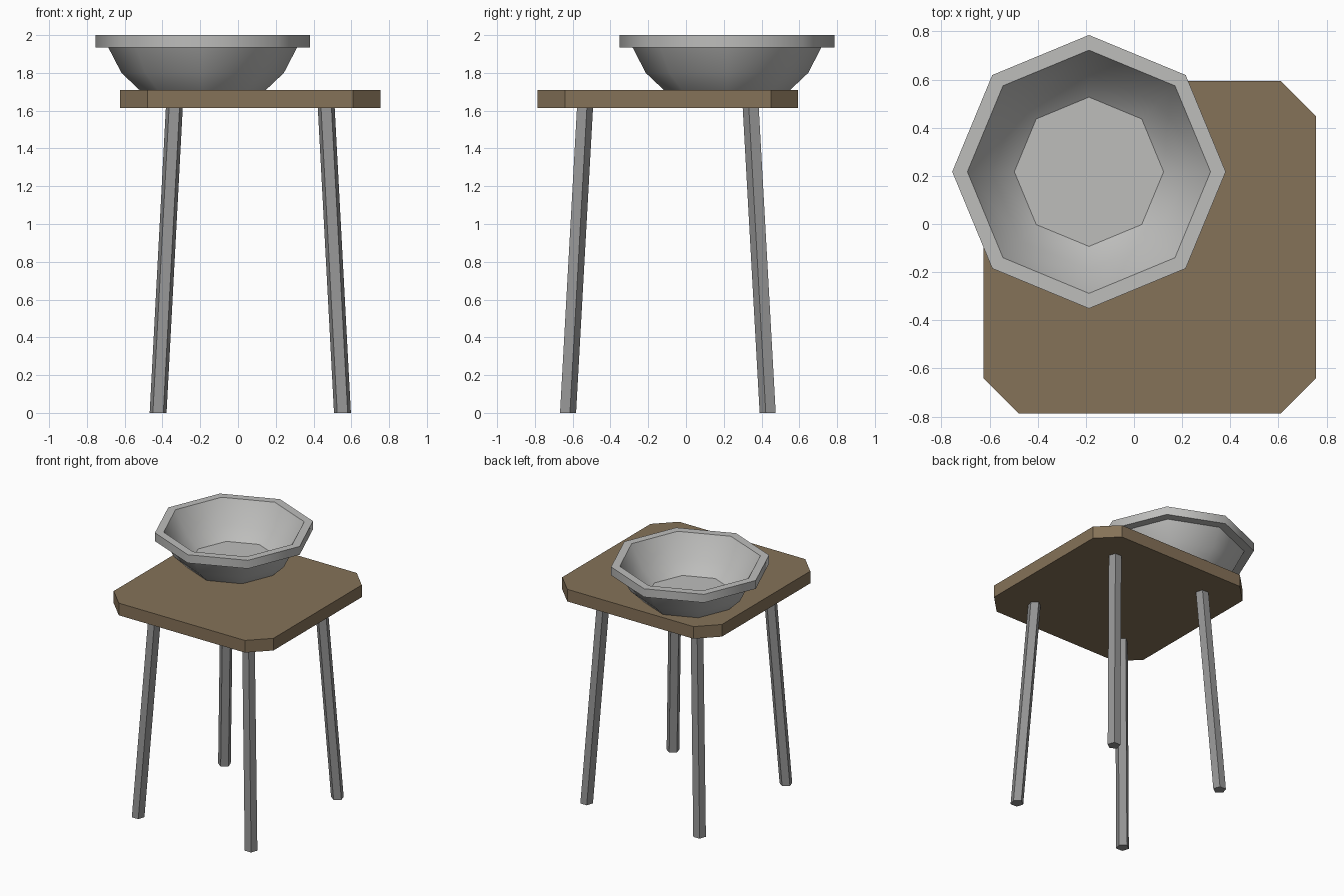
import bpy, bmesh
from math import sin, cos, pi

if "Cube" in bpy.data.objects:
    bpy.data.objects.remove(bpy.data.objects["Cube"])


def material(name, rgb):
    m = bpy.data.materials.new(name)
    m.diffuse_color = (*rgb, 1)
    m.use_nodes = True
    m.node_tree.nodes["Principled BSDF"].inputs["Base Color"].default_value = m.diffuse_color
    return m


wood = material("brown wood", (0.235, 0.168, 0.098))
leg_grey = material("dark grey metal", (0.30, 0.30, 0.30))
bowl_grey = material("light grey metal", (0.51, 0.51, 0.50))


def add_object(name, bm, mat):
    bmesh.ops.recalc_face_normals(bm, faces=bm.faces)
    mesh = bpy.data.meshes.new(name)
    bm.to_mesh(mesh)
    bm.free()
    mesh.materials.append(mat)
    obj = bpy.data.objects.new(name, mesh)
    bpy.context.collection.objects.link(obj)
    return obj


def loft(rings):
    """Closed solid skinned through rings of points, capped at both ends."""
    bm = bmesh.new()
    loops = [[bm.verts.new(p) for p in ring] for ring in rings]
    n = len(loops[0])
    for a, b in zip(loops, loops[1:]):
        for i in range(n):
            j = (i + 1) % n
            bm.faces.new((a[i], a[j], b[j], b[i]))
    caps = [bm.faces.new(loops[0]), bm.faces.new(loops[-1])]
    return bm, loops, caps


CX, CY = 0.065, -0.096          # centre of the table
TOP_LOW, TOP_HIGH = 1.615, 1.71

# Table top: square slab with cut corners
h, c = 0.69, 0.545
outline = [(h, -c), (h, c), (c, h), (-c, h), (-h, c), (-h, -c), (-c, -h), (c, -h)]
bm, _, _ = loft([[(CX + x, CY + y, z) for x, y in outline] for z in (TOP_LOW, TOP_HIGH)])
add_object("table_top", bm, wood)

# Four splayed five-sided legs, mirrored about the table centre
pentagon = [(0.047 * cos(pi / 2 + k * 2 * pi / 5), 0.047 * sin(pi / 2 + k * 2 * pi / 5))
            for k in range(5)]
for sx, xname in ((-1, "left"), (1, "right")):
    for sy, yname in ((-1, "front"), (1, "back")):
        rings = []
        for ox, oy, z in ((0.488, 0.533, 0), (0.402, 0.443, TOP_LOW + 0.005)):
            rings.append([(CX + sx * ox + px, CY + sy * (oy - py), z)
                          if sy > 0 else (CX + sx * ox + px, CY - oy + py, z)
                          for px, py in pentagon])
        bm, _, _ = loft(rings)
        add_object(f"{yname}_{xname}_leg", bm, leg_grey)

# Bowl: eight-sided hollow profile (radius, height, crisp edge)
profile = [(0.335, 1.71, True), (0.43, 1.80, False), (0.50, 1.935, True),
           (0.568, 1.935, True), (0.568, 2.0, True), (0.505, 2.0, True),
           (0.405, 1.825, False), (0.31, 1.745, True)]
rings = [[(-0.187 + r * cos(k * pi / 4), 0.217 + r * sin(k * pi / 4), z) for k in range(8)]
         for r, z, _ in profile]
bm, loops, caps = loft(rings)
for f in bm.faces:
    f.smooth = f not in caps
for loop, (_, _, crisp) in zip(loops, profile):
    for i in range(8):
        bm.edges.get((loop[i], loop[(i + 1) % 8])).smooth = not crisp
add_object("bowl", bm, bowl_grey)
